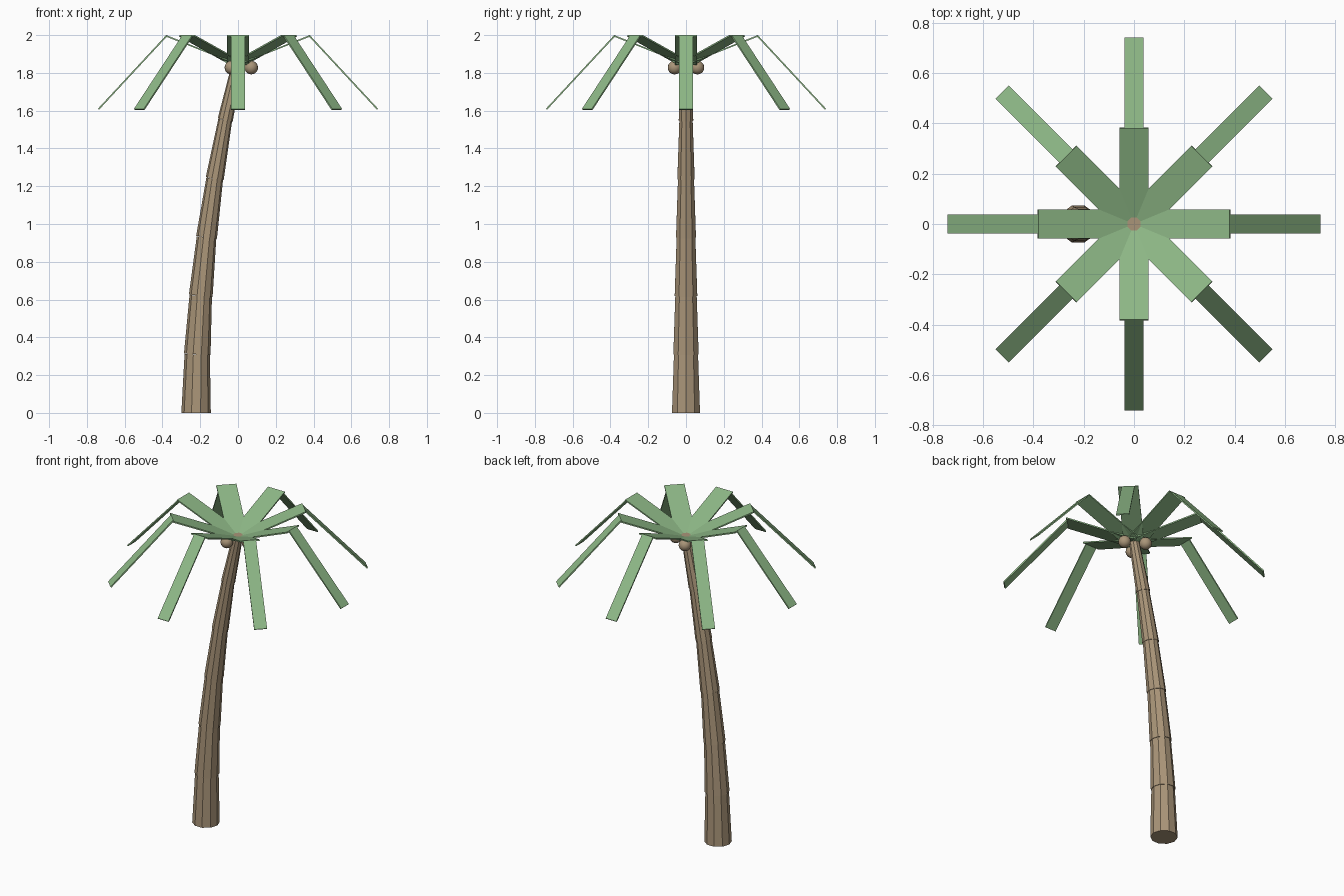
import bpy, bmesh, math
from mathutils import Vector, Matrix

cube = bpy.data.objects.get("Cube")
if cube:
    bpy.data.objects.remove(cube, do_unlink=True)


def material(name, colour):
    mat = bpy.data.materials.new(name)
    mat.use_nodes = True
    mat.diffuse_color = (*colour, 1)
    mat.node_tree.nodes["Principled BSDF"].inputs["Base Color"].default_value = (*colour, 1)
    return mat


BARK = material("bark brown", (0.40, 0.30, 0.19))
LEAF = material("leaf green", (0.27, 0.48, 0.24))


def finish(bm, name, mat):
    bmesh.ops.recalc_face_normals(bm, faces=bm.faces)
    mesh = bpy.data.meshes.new(name)
    bm.to_mesh(mesh)
    bm.free()
    mesh.materials.append(mat)
    obj = bpy.data.objects.new(name, mesh)
    bpy.context.collection.objects.link(obj)
    return obj


# Trunk: tapered segments stacked along a bending path
SEGMENTS, SIDES, HEIGHT, LEAN = 6, 10, 1.86, 0.222


def path(i):
    t = i / SEGMENTS
    return Vector((LEAN * (t * t - 1), 0, HEIGHT * t))


def ring(bm, centre, radius, tilt):
    rot = Matrix.Rotation(tilt, 3, 'Y')
    angles = [2 * math.pi * k / SIDES for k in range(SIDES)]
    return [bm.verts.new(centre + rot @ Vector((radius * math.cos(a), radius * math.sin(a), 0)))
            for a in angles]


bm = bmesh.new()
for i in range(SEGMENTS):
    low, high = path(i), path(i + 1)
    tilt = math.atan2(high.x - low.x, high.z - low.z)
    radius = 0.078 - 0.0075 * i
    bottom = ring(bm, low, radius, tilt if i else 0)
    top = ring(bm, high, radius - 0.011, tilt if i < SEGMENTS - 1 else 0)
    for k in range(SIDES):
        n = (k + 1) % SIDES
        bm.faces.new((bottom[k], bottom[n], top[n], top[k]))
    bm.faces.new(bottom[::-1])
    bm.faces.new(top)
finish(bm, "trunk", BARK)


# Fronds: a wide rising slab and a narrow drooping slab, eight times around
def slab(bm, start, end, half_width, thickness=0.008):
    along = (end - start).normalized()
    down = Vector((along.z, 0, -along.x)) * thickness
    profile = (start, end, end + down, start + down)
    sides = [[bm.verts.new(p + Vector((0, y, 0))) for p in profile]
             for y in (-half_width, half_width)]
    for side in sides:
        bm.faces.new(side)
    a, b = sides
    for k in range(4):
        n = (k + 1) % 4
        bm.faces.new((a[k], a[n], b[n], b[k]))


heart, bend, tip = Vector((0, 0, 1.85)), Vector((0.38, 0, 2.0)), Vector((0.742, 0, 1.61))
for i in range(8):
    bm = bmesh.new()
    slab(bm, heart, bend, 0.058)
    slab(bm, bend, tip, 0.037)
    bm.transform(Matrix.Rotation(i * math.pi / 4, 4, 'Z'))
    finish(bm, f"frond_{i + 1}", LEAF)

# Nuts hanging under the crown
for i in range(3):
    a = i * 2 * math.pi / 3
    bm = bmesh.new()
    bmesh.ops.create_uvsphere(bm, u_segments=16, v_segments=10, radius=0.036)
    for f in bm.faces:
        f.smooth = True
    bm.transform(Matrix.Translation((0.07 * math.cos(a), 0.07 * math.sin(a), 1.828)))
    finish(bm, f"nut_{i + 1}", BARK)
